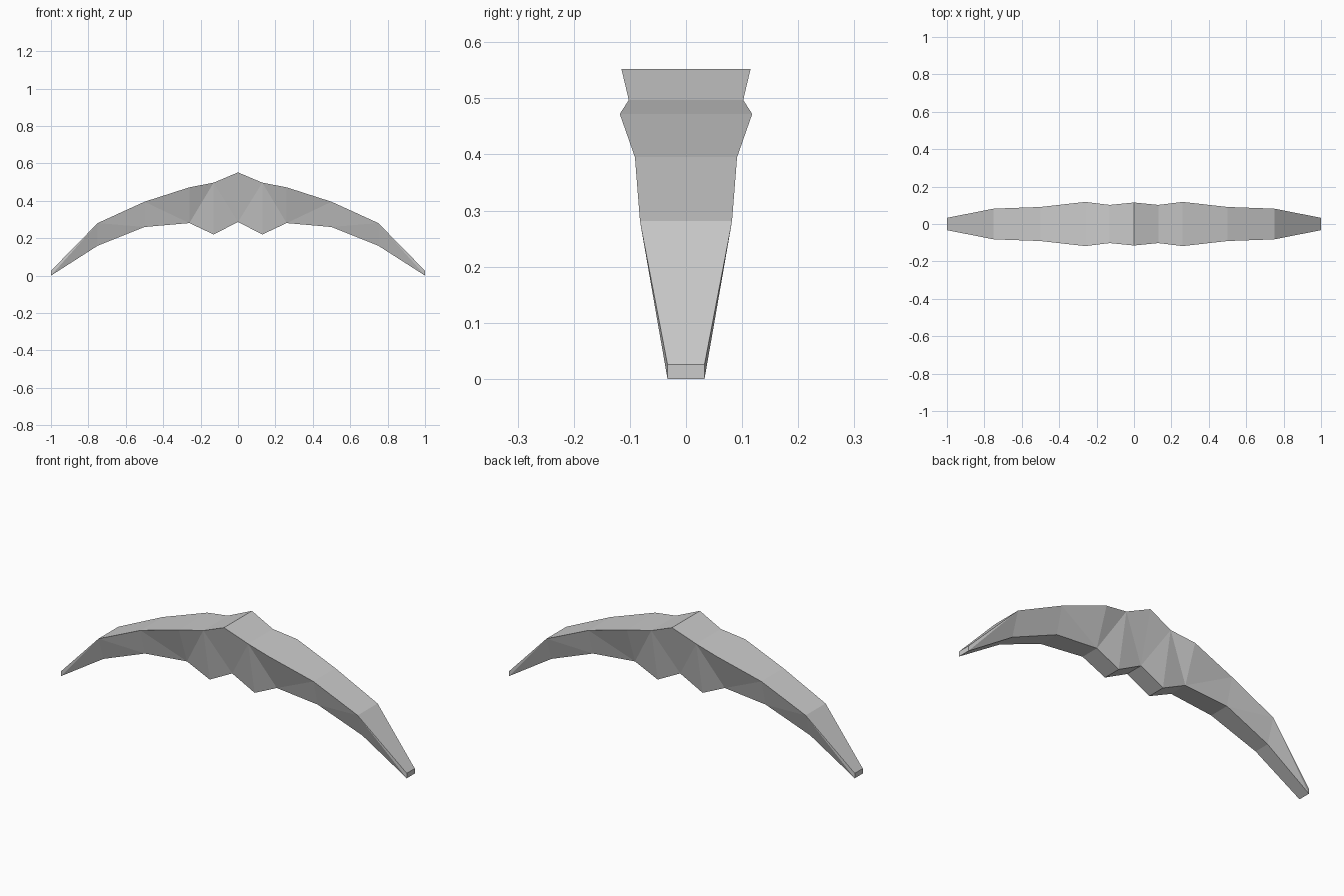
import bpy, bmesh

if "Cube" in bpy.data.objects:
    bpy.data.objects.remove(bpy.data.objects["Cube"])

# Half-span sections: x, top z, top half width, bottom z, bottom half width
STATIONS = [
    (0.00, 0.552, 0.115, 0.287, 0.048),
    (0.13, 0.497, 0.102, 0.220, 0.048),
    (0.26, 0.472, 0.118, 0.281, 0.050),
    (0.50, 0.395, 0.091, 0.260, 0.055),
    (0.75, 0.281, 0.082, 0.160, 0.042),
    (1.00, 0.026, 0.033, 0.000, 0.033),
]
# Side crease per segment: True runs from inner top to outer bottom
TOP_TO_BOTTOM = [False, True, False, False, True]

bm = bmesh.new()


def section(x, zt, wt, zb, wb):
    """Four corners: front top, back top, back bottom, front bottom."""
    return [bm.verts.new(p) for p in
            ((x, -wt, zt), (x, wt, zt), (x, wb, zb), (x, -wb, zb))]


# Both halves of the arch, sharing the centre section
centre = section(*STATIONS[0])
for sign in (1, -1):
    rings = [centre] + [section(sign * s[0], *s[1:]) for s in STATIONS[1:]]
    for a, b, down in zip(rings, rings[1:], TOP_TO_BOTTOM):
        bm.faces.new((a[0], b[0], b[1], a[1]))
        bm.faces.new((a[3], b[3], b[2], a[2]))
        for t, u in ((0, 3), (1, 2)):
            if down:
                bm.faces.new((a[t], b[t], b[u]))
                bm.faces.new((a[t], b[u], a[u]))
            else:
                bm.faces.new((a[t], b[t], a[u]))
                bm.faces.new((b[t], b[u], a[u]))
    bm.faces.new(rings[-1])

bmesh.ops.recalc_face_normals(bm, faces=bm.faces[:])
mesh = bpy.data.meshes.new("curved_arch")
bm.to_mesh(mesh)
bm.free()
bpy.context.collection.objects.link(bpy.data.objects.new("curved_arch", mesh))
